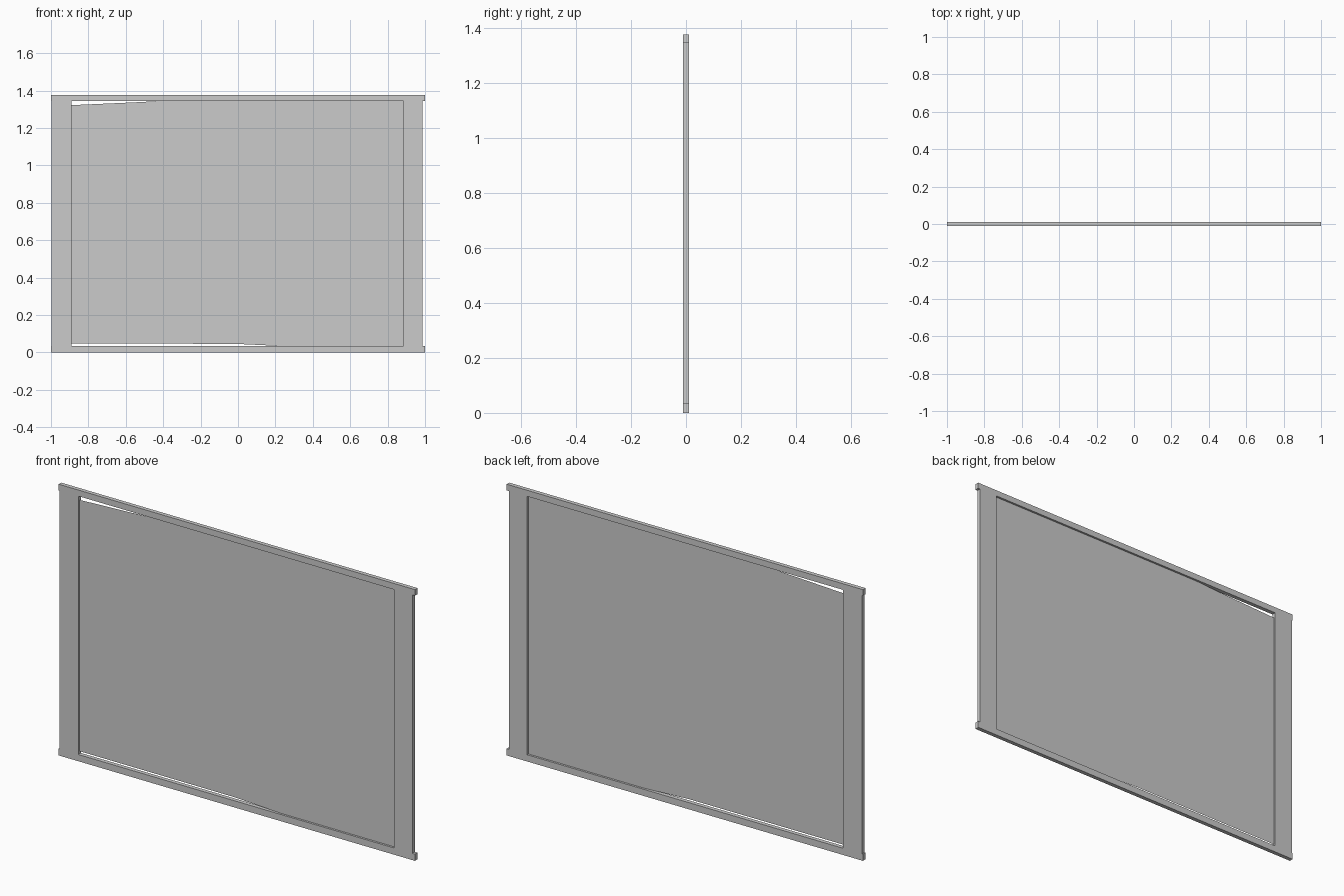
import bpy, bmesh

if "Cube" in bpy.data.objects:
    bpy.data.objects.remove(bpy.data.objects["Cube"])

TOP = 1.376      # overall height
RAIL = 0.034     # height of the top and bottom rails
HALF = 0.0105    # half depth of the frame
L, R = -0.889, 0.884          # opening sides
LO, HI = RAIL, TOP - RAIL + 0.003


def make_object(name, bm):
    bmesh.ops.recalc_face_normals(bm, faces=bm.faces[:])
    mesh = bpy.data.meshes.new(name)
    bm.to_mesh(mesh)
    bm.free()
    obj = bpy.data.objects.new(name, mesh)
    bpy.context.collection.objects.link(obj)
    return obj


# Frame: one flat outline with an opening, extruded through its depth
outer = [(-1, 0), (1, 0), (1, LO), (0.987, LO), (0.987, HI), (1, HI),
         (1, TOP), (-1, TOP), (-1, HI), (-0.996, HI), (-0.996, LO), (-1, LO)]
inner = [(L, LO), (R, LO), (R, HI), (L, HI)]
bm = bmesh.new()
edges = []
for loop in (outer, inner):
    vs = [bm.verts.new((x, -HALF, z)) for x, z in loop]
    edges += [bm.edges.new((vs[i], vs[(i + 1) % len(vs)])) for i in range(len(vs))]
bmesh.ops.triangle_fill(bm, edges=edges, use_beauty=True)
bmesh.ops.dissolve_limit(bm, angle_limit=0.01, verts=[], edges=bm.edges[:])
res = bmesh.ops.extrude_face_region(bm, geom=bm.faces[:], use_keep_orig=True)
new = [g for g in res["geom"] if isinstance(g, bmesh.types.BMVert)]
bmesh.ops.translate(bm, verts=new, vec=(0, 2 * HALF, 0))
make_object("frame", bm)

# Panel: thin recessed sheet, worn away along the top left and bottom edges
outline = [(L, 0.047), (-0.02, 0.046), (0.24, LO), (R, LO),
           (R, HI), (-0.40, HI), (-0.55, 1.337), (L, 1.322)]
bm = bmesh.new()
bm.faces.new([bm.verts.new((x, 0, z)) for x, z in outline])
make_object("panel", bm)
